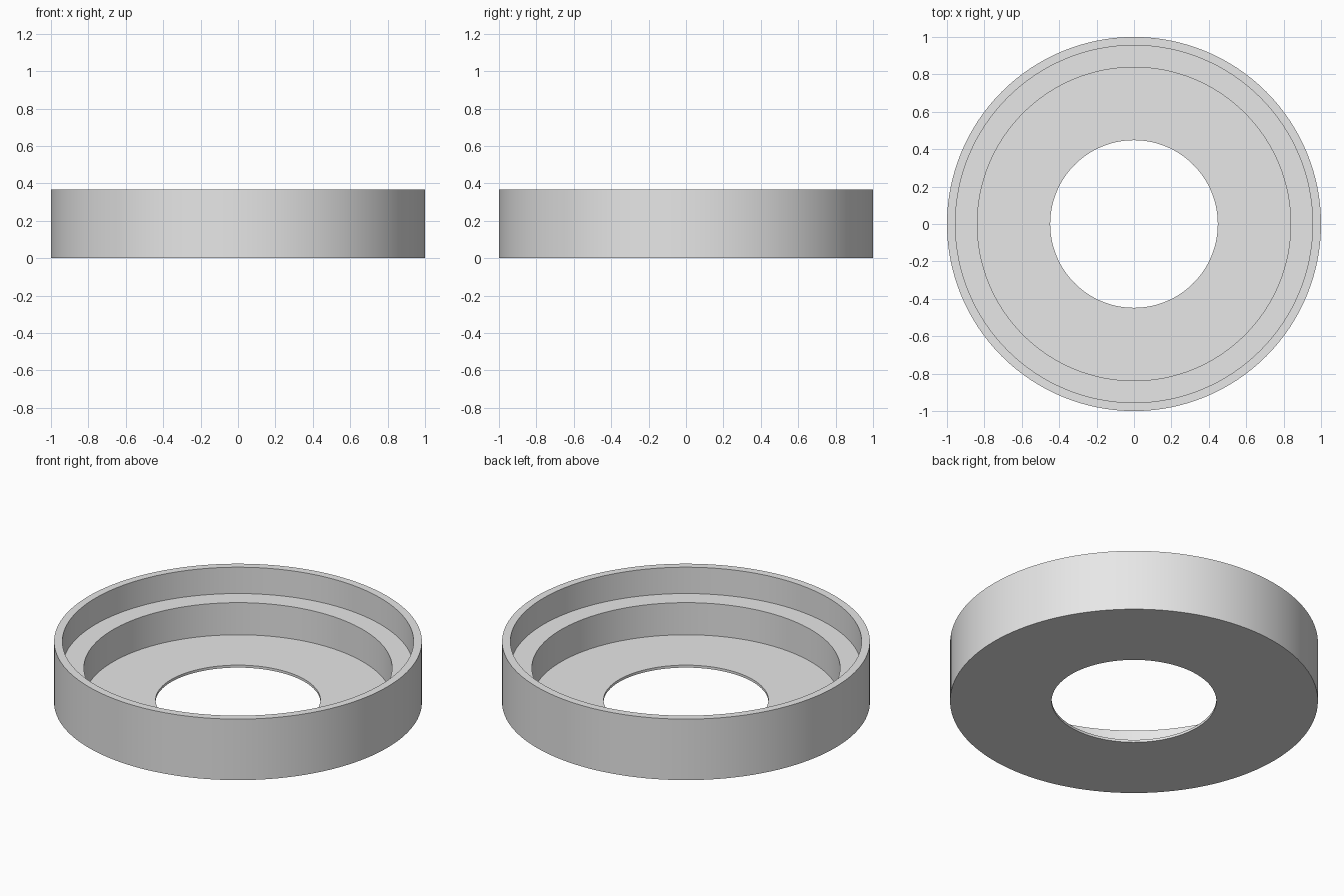
import bpy
import bmesh
import math

cube = bpy.data.objects.get("Cube")
if cube:
    bpy.data.objects.remove(cube, do_unlink=True)

# Main dimensions
SEGMENTS = 128
OUTER, RIM, STEP, HOLE = 1.0, 0.955, 0.838, 0.448
HEIGHT, LEDGE, FLOOR = 0.366, 0.208, 0.015

# Plain grey material
grey = bpy.data.materials.new("light grey")
grey.use_nodes = True
colour = (0.8, 0.8, 0.8, 1)
grey.diffuse_color = colour
grey.node_tree.nodes["Principled BSDF"].inputs["Base Color"].default_value = colour

# Closed cross-section of the stepped ring: radius, height
profile = [
    (HOLE, 0), (OUTER, 0), (OUTER, HEIGHT), (RIM, HEIGHT),
    (RIM, LEDGE), (STEP, LEDGE), (STEP, FLOOR), (HOLE, FLOOR),
]

# Revolve the cross-section around the vertical axis
bm = bmesh.new()
verts = [bm.verts.new((r, 0, z)) for r, z in profile]
edges = [bm.edges.new((v, verts[(i + 1) % len(verts)])) for i, v in enumerate(verts)]
bmesh.ops.spin(bm, geom=verts + edges, cent=(0, 0, 0), axis=(0, 0, 1),
               angle=math.tau, steps=SEGMENTS)
bmesh.ops.remove_doubles(bm, verts=bm.verts, dist=0.0001)
bmesh.ops.recalc_face_normals(bm, faces=bm.faces)

mesh = bpy.data.meshes.new("stepped_ring")
bm.to_mesh(mesh)
bm.free()
mesh.materials.append(grey)
ring = bpy.data.objects.new("stepped_ring", mesh)
bpy.context.collection.objects.link(ring)

# Smooth round walls with sharp rims
bpy.ops.object.select_all(action="DESELECT")
ring.select_set(True)
bpy.context.view_layer.objects.active = ring
bpy.ops.object.shade_smooth_by_angle(angle=math.radians(30))
